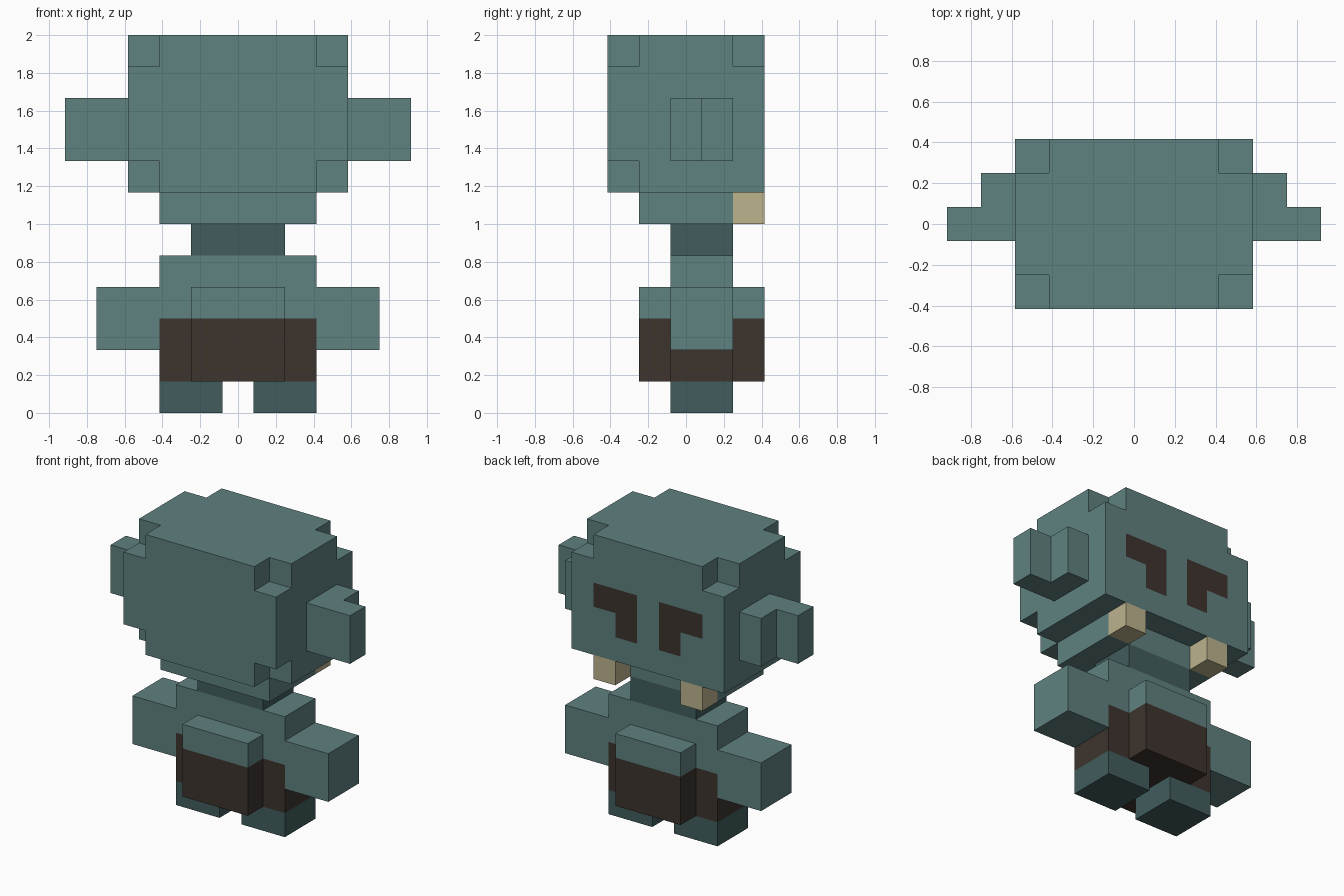
import bpy, bmesh
from mathutils import Vector

if "Cube" in bpy.data.objects:
    bpy.data.objects.remove(bpy.data.objects["Cube"])

U = 1 / 6  # edge length of one block


def material(name, rgb):
    m = bpy.data.materials.new(name)
    m.diffuse_color = (*rgb, 1)
    m.use_nodes = True
    m.node_tree.nodes["Principled BSDF"].inputs["Base Color"].default_value = m.diffuse_color
    return m


TEAL = material("teal skin", (0.114, 0.220, 0.216))
DARK = material("dark teal", (0.054, 0.107, 0.109))
BROWN = material("dark brown", (0.047, 0.034, 0.027))
BONE = material("bone", (0.503, 0.451, 0.266))


def cells(x, y, z):
    """All block cells in inclusive index ranges."""
    return {(i, j, k) for i in range(x[0], x[1] + 1)
            for j in range(y[0], y[1] + 1) for k in range(z[0], z[1] + 1)}


def blocks(name, filled, mats, rule=lambda cell, normal: 0):
    """Skin a set of cells; x and y cells are centred on their index, z cells sit on it."""
    bm = bmesh.new()
    for c in filled:
        centre = Vector((c[0], c[1], c[2] + 0.5))
        for axis in range(3):
            for s in (-1, 1):
                n = [0, 0, 0]
                n[axis] = s
                if tuple(a + b for a, b in zip(c, n)) in filled:
                    continue
                n = Vector(n)
                a = Vector([float(i == (axis + 1) % 3) for i in range(3)])
                b = n.cross(a)
                mid = centre + n / 2
                f = bm.faces.new([bm.verts.new((mid + (a * p + b * q) / 2) * U)
                                  for p, q in ((-1, -1), (1, -1), (1, 1), (-1, 1))])
                f.material_index = rule(c, n)
    bmesh.ops.remove_doubles(bm, verts=bm.verts[:], dist=0.001)
    # Merge block faces into large flat faces, keeping colour borders
    bmesh.ops.dissolve_limit(bm, angle_limit=0.01, verts=bm.verts[:],
                             edges=bm.edges[:], delimit={'MATERIAL'})
    me = bpy.data.meshes.new(name)
    bm.to_mesh(me)
    bm.free()
    for m in mats:
        me.materials.append(m)
    ob = bpy.data.objects.new(name, me)
    bpy.context.collection.objects.link(ob)
    return ob


def pair(name, filled, mat):
    """A left and right copy of a part."""
    blocks("right_" + name, filled, [mat])
    blocks("left_" + name, {(-x, y, z) for x, y, z in filled}, [mat])


# Head: notched at all top corners and the lower front corners
head = cells((-3, 3), (-2, 2), (7, 11))
for x in (-3, 3):
    head -= {(x, -2, 11), (x, 2, 11), (x, -2, 7)}

# Eyes: slanted L shapes painted on the +y face
eyes = {(x * s, z) for s in (-1, 1) for x, z in ((1, 9), (2, 9), (1, 8))}
blocks("head", head, [TEAL, BROWN],
       lambda c, n: int(n.y > 0.5 and c[1] == 2 and (c[0], c[2]) in eyes))

# Jaw, tusks and stepped ears
blocks("jaw", cells((-2, 2), (-1, 1), (6, 6)), [TEAL])
pair("tusk", cells((2, 2), (2, 2), (6, 6)), BONE)
pair("ear", cells((4, 4), (0, 1), (8, 9)) | cells((5, 5), (0, 0), (8, 9)), TEAL)

# Neck
blocks("neck", cells((-1, 1), (0, 1), (5, 5)), [DARK])

# Torso with bulging chest and back; trousers below
torso = cells((-2, 2), (0, 1), (1, 4)) | cells((-1, 1), (-1, 2), (1, 3))
blocks("torso", torso, [TEAL, BROWN], lambda c, n: int(c[2] < 3))

# Arms and legs
pair("arm", cells((3, 4), (0, 1), (2, 3)), TEAL)
pair("leg", cells((1, 2), (0, 1), (0, 0)), DARK)
